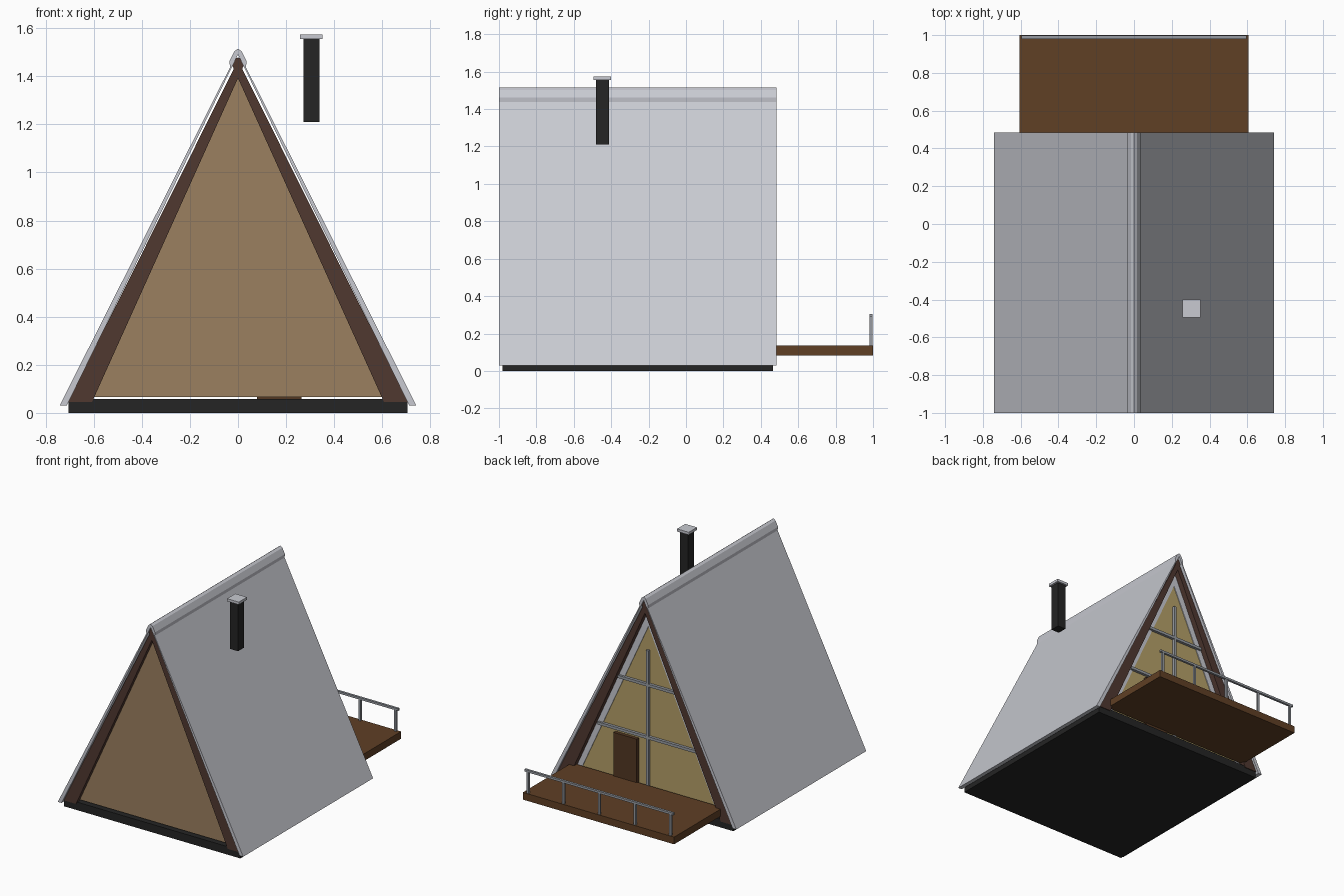
import bpy
import bmesh

if "Cube" in bpy.data.objects:
    bpy.data.objects.remove(bpy.data.objects["Cube"], do_unlink=True)


def material(name, r, g, b):
    m = bpy.data.materials.new(name)
    m.use_nodes = True
    m.diffuse_color = (r, g, b, 1)
    m.node_tree.nodes["Principled BSDF"].inputs["Base Color"].default_value = (r, g, b, 1)
    return m


ROOF = material("roof_metal", .58, .59, .64)
STEEL = material("grey_steel", .31, .33, .36)
BEAM = material("dark_timber", .08, .04, .03)
DECK = material("deck_wood", .115, .05, .018)
DOOR = material("door_wood", .085, .038, .016)
WALL = material("tan_cladding", .33, .216, .115)
GLASS = material("warm_glass", .46, .35, .14)
BLACK = material("black_base", .018, .018, .018)


def finish(name, bm, mat):
    bmesh.ops.recalc_face_normals(bm, faces=bm.faces)
    me = bpy.data.meshes.new(name)
    bm.to_mesh(me)
    bm.free()
    me.materials.append(mat)
    ob = bpy.data.objects.new(name, me)
    bpy.context.collection.objects.link(ob)
    return ob


def box(name, xs, ys, zs, mat):
    """Box given by its extent along each axis."""
    bm = bmesh.new()
    bmesh.ops.create_cube(bm, size=1)
    for v in bm.verts:
        for i, (a, b) in enumerate((xs, ys, zs)):
            v.co[i] = (a + b) / 2 + v.co[i] * (b - a)
    return finish(name, bm, mat)


def prism(name, outline, y0, y1, mat):
    """Extrude an x-z outline along y."""
    bm = bmesh.new()
    face = bm.faces.new([bm.verts.new((x, y0, z)) for x, z in outline])
    out = bmesh.ops.extrude_face_region(bm, geom=[face])
    for v in out["geom"]:
        if isinstance(v, bmesh.types.BMVert):
            v.co.y = y1
    return finish(name, bm, mat)


def flip(outline):
    return [(-x, z) for x, z in outline]


# Base and roof
box("foundation", (-.705, .705), (-.98, .465), (0, .058), BLACK)
slope = [(.742, .03), (0, 1.503), (0, 1.49), (.712, .03)]
cap = [(.036, 1.463), (.03, 1.475), (.016, 1.503), (0, 1.515),
       (0, 1.503), (.033, 1.437)]
for side, mirror in (("left", list), ("right", flip)):
    prism(side + "_roof_panel", mirror(slope), -1, .485, ROOF)
    prism(side + "_ridge_cap", mirror(cap), -1, .485, ROOF)

# Crossing rafters at both gable ends
rafter = [(-.707, .045), (-.607, .045), (.033, 1.465), (0, 1.478), (-.018, 1.43)]
for end, y0, y1 in (("front", -.985, -.9), ("back", .385, .47)):
    prism(end + "_rafter_right", rafter, y0, y1, BEAM)
    prism(end + "_rafter_left", flip(rafter), y0, y1, BEAM)

# Solid gable wall, and glazed gable with its trim
prism("gable_wall", [(-.62, .067), (.62, .067), (0, 1.41)], -.955, -.925, WALL)
prism("glass_wall", [(-.56, .067), (.56, .067), (0, 1.28)], .405, .425, GLASS)
trim = [(.62, .067), (0, 1.41), (0, 1.28), (.556, .067)]
prism("left_window_trim", trim, .4, .43, ROOF)
prism("right_window_trim", flip(trim), .4, .43, ROOF)

# Glazing bars and door
box("upright_bar", (-.01, .01), (.425, .445), (.067, 1.11), STEEL)
for name, half, z in (("lower_bar", .395, .48), ("upper_bar", .235, .86)):
    box(name, (-half, half), (.425, .445), (z - .01, z + .01), STEEL)
box("door", (.08, .265), (.415, .45), (.058, .45), DOOR)

# Deck with railing
box("deck", (-.605, .605), (.44, 1), (.083, .135), DECK)
box("hand_rail", (-.595, .595), (.98, .997), (.288, .304), STEEL)
for i in range(5):
    x = (i - 2) * .285
    box(f"rail_post_{i + 1}", (x - .008, x + .008), (.981, .996), (.13, .29), STEEL)

# Chimney
box("chimney", (.272, .338), (-.482, -.412), (1.21, 1.556), BLACK)
box("chimney_cap", (.258, .352), (-.494, -.4), (1.555, 1.574), ROOF)
